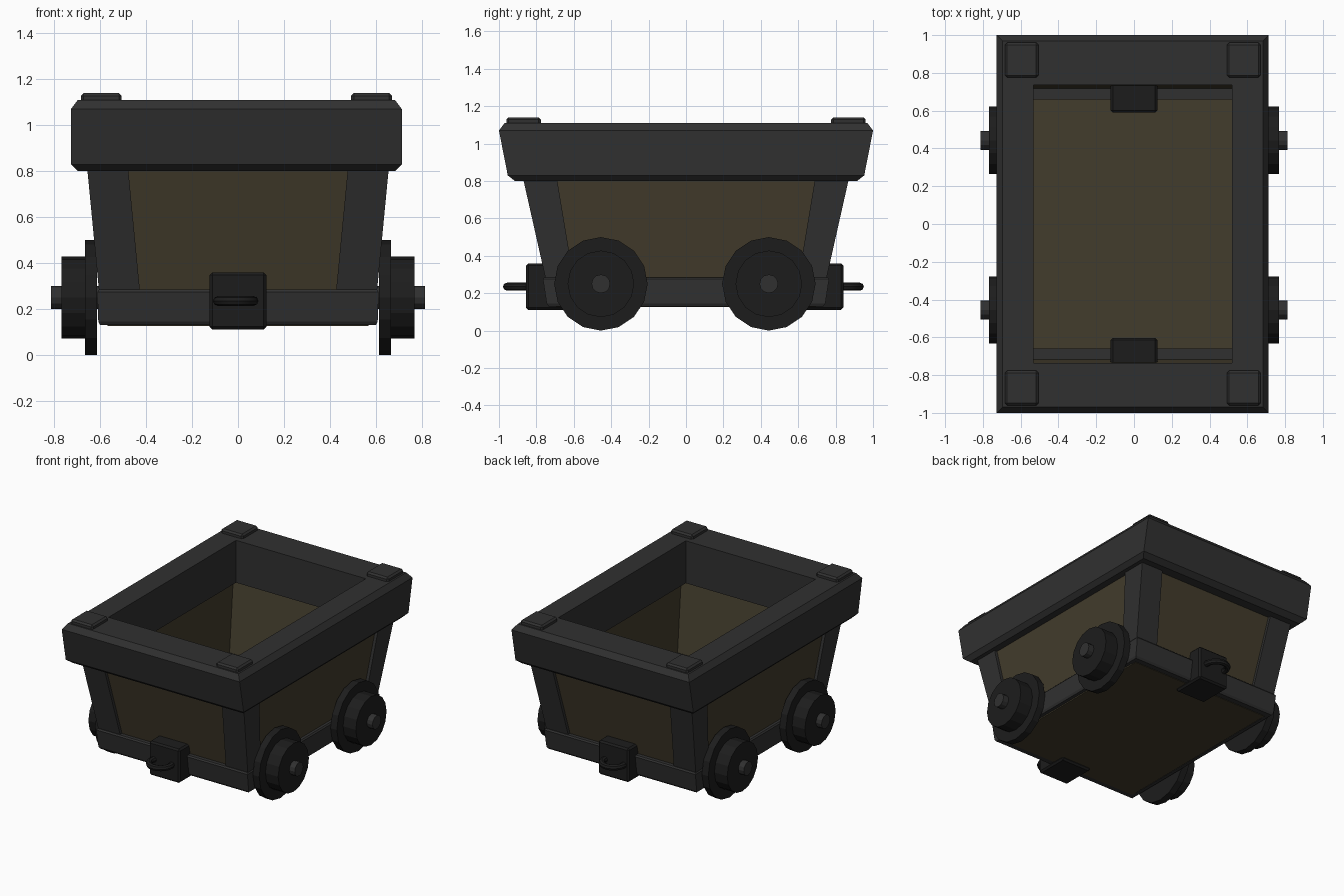
import bpy, bmesh, math
from mathutils import Matrix, Vector

if "Cube" in bpy.data.objects:
    bpy.data.objects.remove(bpy.data.objects["Cube"])


def material(name, rgb):
    m = bpy.data.materials.new(name)
    m.diffuse_color = (*rgb, 1)
    m.use_nodes = True
    m.node_tree.nodes["Principled BSDF"].inputs["Base Color"].default_value = m.diffuse_color
    return m


IRON = material("iron", (0.030, 0.030, 0.030))
DARK = material("dark_iron", (0.012, 0.012, 0.012))
WOOD = material("wood", (0.055, 0.045, 0.025))


def finish(name, bm, mat, bevel=0):
    bmesh.ops.recalc_face_normals(bm, faces=bm.faces)
    me = bpy.data.meshes.new(name)
    bm.to_mesh(me)
    bm.free()
    me.materials.append(mat)
    ob = bpy.data.objects.new(name, me)
    bpy.context.collection.objects.link(ob)
    if bevel:
        mod = ob.modifiers.new("bevel", 'BEVEL')
        mod.width = bevel
        mod.segments = 1
    return ob


def loft(name, loops, mat, caps=(), cyclic=False, bevel=0):
    """Skin successive point loops; caps lists the loop indices to fill."""
    bm = bmesh.new()
    rings = [[bm.verts.new(p) for p in loop] for loop in loops]
    n = len(rings[0])
    pairs = list(zip(rings, rings[1:]))
    if cyclic:
        pairs.append((rings[-1], rings[0]))
    for a, b in pairs:
        for i in range(n):
            j = (i + 1) % n
            bm.faces.new((a[i], a[j], b[j], b[i]))
    for c in caps:
        bm.faces.new(rings[c])
    return finish(name, bm, mat, bevel)


def rect(x, y, z, ox=0.0):
    return [(ox - x, -y, z), (ox + x, -y, z), (ox + x, y, z), (ox - x, y, z)]


def box(name, center, size, mat, bevel=0):
    bm = bmesh.new()
    bmesh.ops.create_cube(bm, size=1, matrix=Matrix.Translation(center) @ Matrix.Diagonal((*size, 1)))
    return finish(name, bm, mat, bevel)


# Half-extents of the tapered body at height z
def body_x(z):
    return 0.655 + 0.096 * (z - 0.8)


def body_y(z):
    return 0.868 + 0.225 * (z - 0.8)


# Wooden tub, a thin tapered open shell with a floor
def tub(z, inset):
    return rect(body_x(z) - inset, body_y(z) - inset, z)


loft("wooden_tub", [tub(0.85, 0.035), tub(0.145, 0.035), tub(0.127, 0.022), tub(0.85, 0.022)],
     WOOD, caps=(1, 2), cyclic=False)

# Thick mitred rim with chamfered outer edges
RX = -0.007
loft("rim", [rect(0.525, 0.737, 1.11, RX), rect(0.69, 0.97, 1.11, RX),
             rect(0.72, 1.0, 1.07, RX), rect(0.72, 0.953, 0.83, RX),
             rect(0.69, 0.915, 0.80, RX), rect(0.525, 0.737, 0.80, RX)],
     IRON, cyclic=True)

# Bottom frame
loft("bottom_frame", [rect(0.575, 0.66, 0.13), rect(0.600, 0.735, 0.13), rect(0.608, 0.745, 0.145),
                      rect(0.612, 0.765, 0.275), rect(0.604, 0.757, 0.285), rect(0.575, 0.66, 0.285)],
     IRON, cyclic=True)


# L-section corner posts following the taper
def post_loop(z, sx, sy):
    x, y, t = body_x(z), body_y(z), 0.03
    w = 0.178
    d = 0.15 + 0.03 * (z - 0.28) / 0.52
    pts = [(x, y), (x - w, y), (x - w, y - t), (x - t, y - t), (x - t, y - d), (x, y - d)]
    return [(sx * px, sy * py, z) for px, py in pts]


for sx, nx in ((-1, "left"), (1, "right")):
    for sy, ny in ((-1, "front"), (1, "back")):
        tag = f"{ny}_{nx}"
        loft("corner_post_" + tag, [post_loop(0.20, sx, sy), post_loop(0.82, sx, sy)], IRON, caps=(0, 1))
        # Cap plates on the rim corners
        box("rim_cap_" + tag, (RX + sx * 0.588, sy * 0.868, 1.115), (0.178, 0.185, 0.05), IRON, 0.012)
        # Flanged wheel: flange, tread and axle end
        yc = sy * 0.449 - 0.006
        for part, r, x0, x1, mat, n in (("wheel_flange_", 0.25, 0.614, 0.665, DARK, 16),
                                        ("wheel_tread_", 0.178, 0.66, 0.768, DARK, 16),
                                        ("axle_end_", 0.05, 0.585, 0.813, IRON, 12)):
            loops = [[(sx * x, yc + r * math.cos(2 * math.pi * i / n), 0.25 + r * math.sin(2 * math.pi * i / n))
                      for i in range(n)] for x in (x0, x1)]
            loft(part + tag, loops, mat, caps=(0, 1))

# Coupling blocks with round loops at each end
for sy, tag in ((-1, "front"), (1, "back")):
    shift = -0.014
    box("coupling_block_" + tag, (0, sy * 0.722 + shift / 2, 0.235), (0.248, 0.252, 0.248), DARK, 0.012)
    bpy.ops.mesh.primitive_torus_add(major_segments=20, minor_segments=8, major_radius=0.078,
                                     minor_radius=0.021, location=(-0.01, sy * 0.866 + shift, 0.235))
    ring = bpy.context.object
    ring.name = "coupling_loop_" + tag
    ring.data.materials.append(DARK)
    bpy.ops.object.shade_smooth_by_angle()
